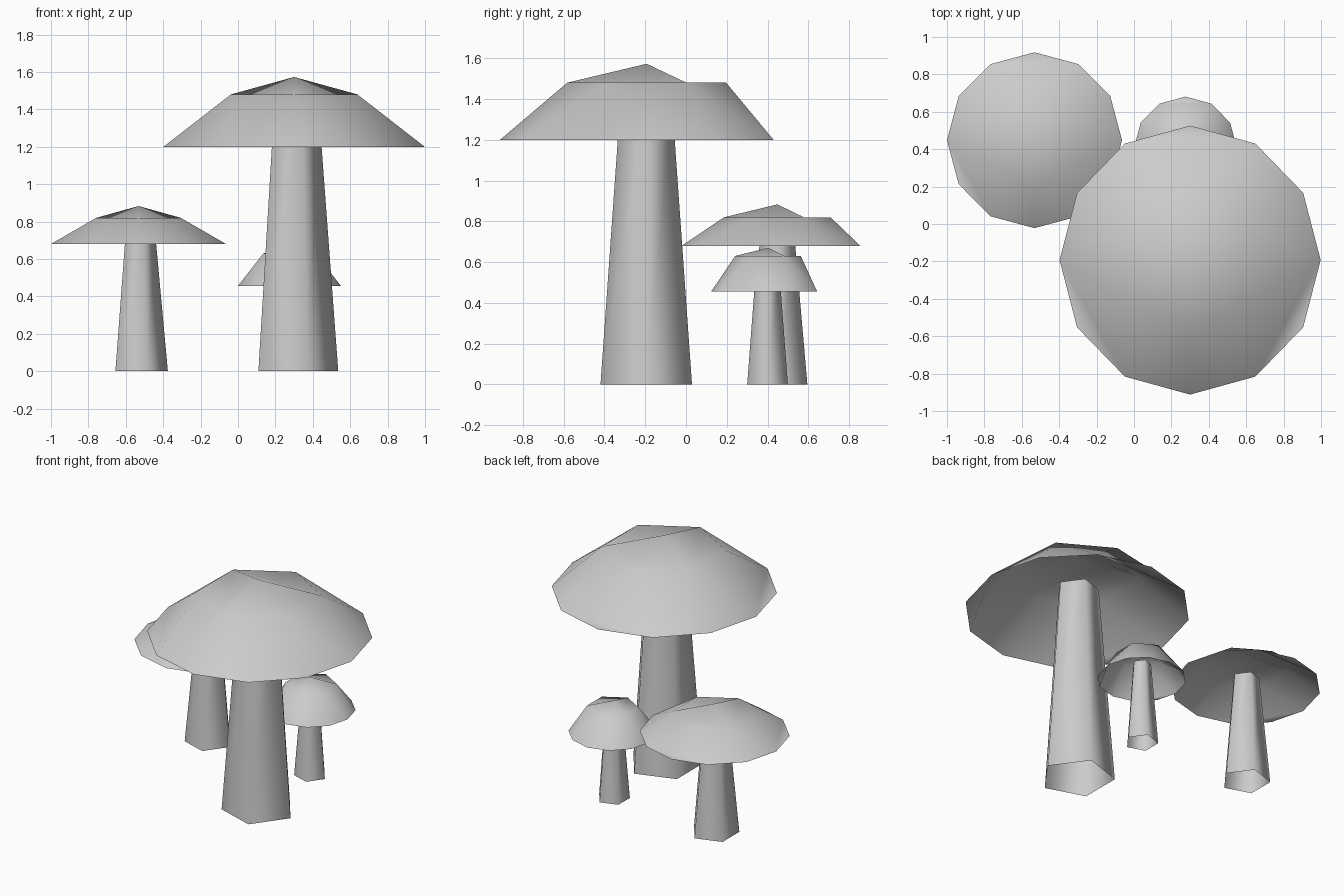
import bpy
from math import cos, sin, radians

if "Cube" in bpy.data.objects:
    bpy.data.objects.remove(bpy.data.objects["Cube"])


def ring(cx, cy, rx, ry, z, count, start=0.0):
    """Points of a regular polygon stretched to radii rx, ry."""
    angles = [radians(start + 360 * i / count) for i in range(count)]
    return [(cx + rx * cos(a), cy + ry * sin(a), z) for a in angles]


def add_mesh(name, verts, faces):
    mesh = bpy.data.meshes.new(name)
    mesh.from_pydata(verts, [], faces)
    mesh.update()
    for p in mesh.polygons:
        p.use_smooth = True
    obj = bpy.data.objects.new(name, mesh)
    bpy.context.collection.objects.link(obj)
    return obj


def add_stem(name, cx, cy, r0, r1, z1):
    # Open five-sided tapered tube that ends inside the hollow cap
    verts = ring(cx, cy, r0, r0, 0, 5) + ring(cx, cy, r1, r1, z1, 5)
    faces = [(i, (i + 1) % 5, 5 + (i + 1) % 5, 5 + i) for i in range(5)]
    return add_mesh(name, verts, faces)


def add_cap(name, cx, cy, rx, ry, z_rim, r_mid, z_mid, z_top):
    # Hollow shell: apex, six-sided middle ring, twelve-sided rim
    verts = [(cx, cy, z_top)]
    verts += ring(cx, cy, r_mid, r_mid, z_mid, 6, 30)
    verts += ring(cx, cy, rx, ry, z_rim, 12)

    def mid(i):
        return 1 + i % 6

    def rim(i):
        return 7 + i % 12

    faces = []
    # Three identical sectors
    for k in range(3):
        m, r = 2 * k, 4 * k
        faces += [
            (0, mid(m), mid(m + 2)),                  # peak facet
            (mid(m), mid(m + 1), mid(m + 2)),         # level shoulder
            (mid(m), rim(r), rim(r + 1)),             # sloping sides
            (mid(m), rim(r + 1), rim(r + 2)),
            (mid(m), rim(r + 2), mid(m + 1)),
            (mid(m + 1), rim(r + 2), rim(r + 4)),
            (mid(m + 1), rim(r + 4), mid(m + 2)),
            (rim(r + 2), rim(r + 3), rim(r + 4)),     # level rim corner
        ]
    return add_mesh(name, verts, faces)


# Large mushroom
add_stem("large_stem", 0.30, -0.195, 0.236, 0.135, 1.36)
add_cap("large_cap", 0.30, -0.193, 0.698, 0.719, 1.20, 0.39, 1.48, 1.573)

# Medium mushroom
add_stem("medium_stem", -0.53, 0.448, 0.155, 0.087, 0.74)
add_cap("medium_cap", -0.532, 0.448, 0.468, 0.47, 0.68, 0.261, 0.82, 0.883)

# Small mushroom
add_stem("small_stem", 0.275, 0.40, 0.105, 0.060, 0.565)
add_cap("small_cap", 0.275, 0.402, 0.276, 0.279, 0.455, 0.161, 0.63, 0.67)
